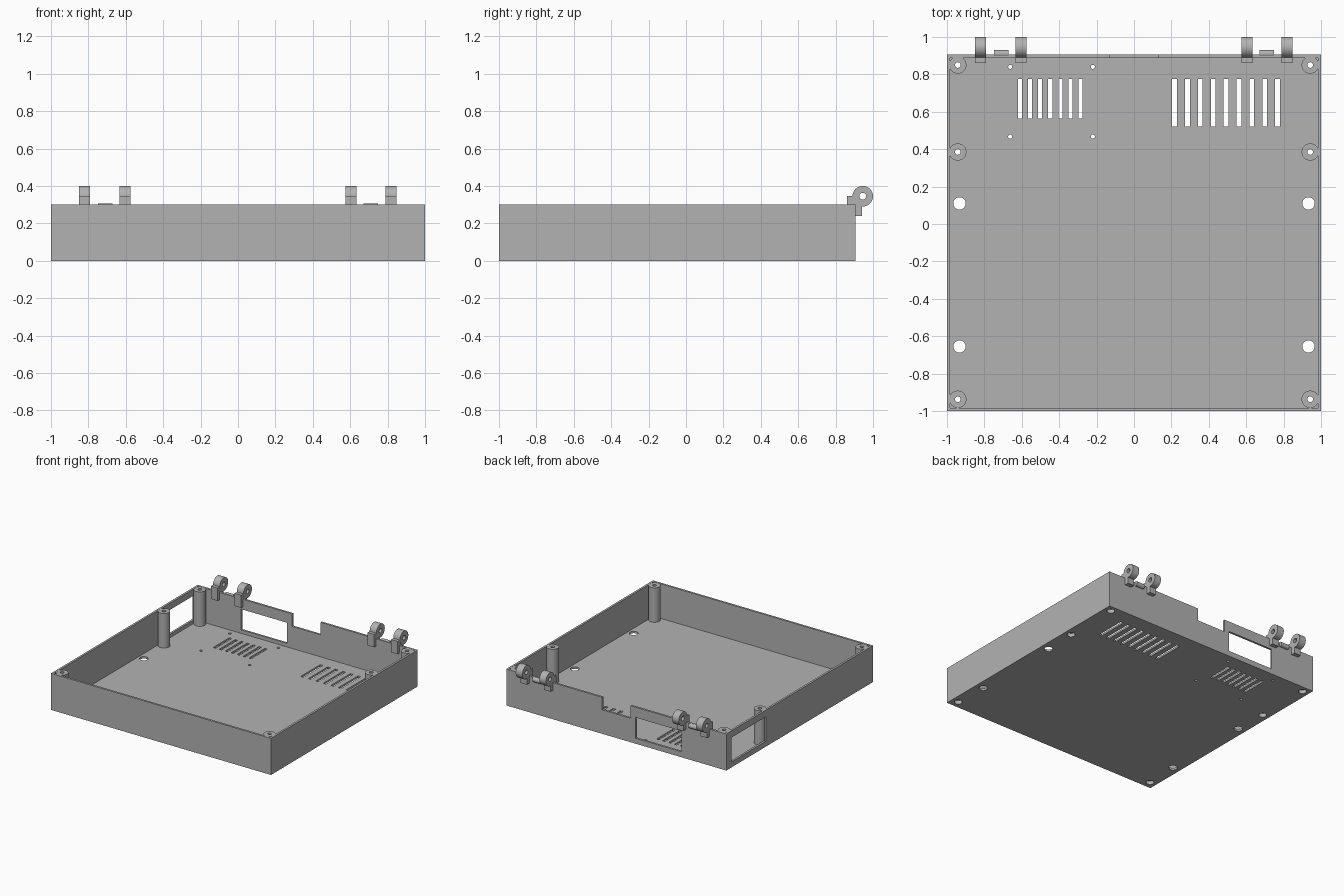
import bpy, bmesh
from math import radians
from mathutils import Matrix, Vector

if "Cube" in bpy.data.objects:
    bpy.data.objects.remove(bpy.data.objects["Cube"], do_unlink=True)

GREY = (0.45, 0.45, 0.45, 1)
grey = bpy.data.materials.new("plain_grey")
grey.use_nodes = True
grey.diffuse_color = GREY
grey.node_tree.nodes["Principled BSDF"].inputs["Base Color"].default_value = GREY

BACK, TOP, WALL, FLOOR = 0.905, 0.3, 0.017, 0.016
parts = []


def box(bm, x0, x1, y0, y1, z0, z1):
    size = Vector((x1 - x0, y1 - y0, z1 - z0))
    mid = Vector((x0 + x1, y0 + y1, z0 + z1)) / 2
    bmesh.ops.create_cube(bm, size=1, matrix=Matrix.Translation(mid) @ Matrix.Diagonal(size).to_4x4())


def rod_z(bm, x, y, z0, z1, r, sides=32):
    bmesh.ops.create_cone(bm, cap_ends=True, segments=sides, radius1=r, radius2=r, depth=z1 - z0,
                          matrix=Matrix.Translation((x, y, (z0 + z1) / 2)))


def rod_x(bm, x, y, z, width, r, sides=40):
    bmesh.ops.create_cone(bm, cap_ends=True, segments=sides, radius1=r, radius2=r, depth=width,
                          matrix=Matrix.Translation((x, y, z)) @ Matrix.Rotation(radians(90), 4, "Y"))


def make(name, bm, part=True):
    mesh = bpy.data.meshes.new(name)
    bm.to_mesh(mesh)
    bm.free()
    mesh.materials.append(grey)
    obj = bpy.data.objects.new(name, mesh)
    bpy.context.collection.objects.link(obj)
    obj.hide_render = not part
    if part:
        parts.append(obj)
    return obj


def cut(obj, *cutters):
    for cutter in cutters:
        mod = obj.modifiers.new("cut", "BOOLEAN")
        mod.operation, mod.solver, mod.object = "DIFFERENCE", "EXACT", cutter
    bpy.context.view_layer.update()
    graph = bpy.context.evaluated_depsgraph_get()
    mesh = bpy.data.meshes.new_from_object(obj.evaluated_get(graph))
    obj.modifiers.clear()
    obj.data = mesh


post_spots = [(s * 0.942, y) for s in (-1, 1) for y in (0.85, 0.385, -0.937)]

# Cutter for the hollow inside of the tray
bm = bmesh.new()
box(bm, WALL - 1, 1 - WALL, WALL - 1, BACK - WALL, FLOOR, 0.5)
cavity = make("cavity_cutter", bm, False)

# Cutter for vents, windows, the cable notch and floor holes
bm = bmesh.new()
for i in range(7):
    x = -0.61 + i * 0.054
    box(bm, x - 0.011, x + 0.011, 0.565, 0.775, -0.1, 0.035)
for i in range(9):
    x = 0.217 + i * 0.0688
    box(bm, x - 0.0125, x + 0.0125, 0.52, 0.775, -0.1, 0.035)
box(bm, -0.595, -0.175, 0.87, 1, 0.045, 0.215)
box(bm, -1.1, -0.97, 0.39, 0.84, 0.045, 0.245)
box(bm, -0.13, 0.13, 0.87, 1, 0.197, 0.5)
for x in (-0.662, -0.22):
    for y in (0.84, 0.467):
        rod_z(bm, x, y, -0.1, 0.04, 0.011, 16)
for s in (-1, 1):
    for y in (0.11, -0.655):
        rod_z(bm, s * 0.933, y, -0.1, 0.04, 0.033)
openings = make("openings_cutter", bm, False)

# Cutters for the screw holes and their counterbores
bm = bmesh.new()
for x, y in post_spots:
    rod_z(bm, x, y, -0.1, 0.5, 0.015, 24)
screws = make("screw_cutter", bm, False)
bm = bmesh.new()
for x, y in post_spots:
    rod_z(bm, x, y, -0.1, 0.03, 0.03)
bores = make("counterbore_cutter", bm, False)

# Tray
bm = bmesh.new()
box(bm, -1, 1, -1, BACK, 0, TOP)
cut(make("tray", bm), cavity, openings, screws, bores)

# Screw posts
for x, y in post_spots:
    bm = bmesh.new()
    rod_z(bm, x, y, 0.006, TOP - 0.001, 0.046, 40)
    cut(make("screw_post", bm), screws, bores)

# Hinge knuckles clipped over the back wall
PIN_Y, PIN_Z, WIDTH = 0.945, 0.345, 0.06
hinge_xs = (-0.82, -0.604, 0.604, 0.818)
bm = bmesh.new()
for x in hinge_xs:
    rod_x(bm, x, PIN_Y, PIN_Z, 0.1, 0.018, 24)
pins = make("hinge_pin_cutter", bm, False)
for x in hinge_xs:
    bm = bmesh.new()
    rod_x(bm, x, PIN_Y, PIN_Z, WIDTH, 0.055)
    cut(make("hinge_ring", bm), pins)
    bm = bmesh.new()
    box(bm, x - WIDTH / 2 + 0.0005, x + WIDTH / 2 - 0.0005, 0.862, 0.94, 0.24, PIN_Z)
    cut(make("hinge_clip", bm), pins)

# Small snap ridges between the knuckles
for s in (-1, 1):
    bm = bmesh.new()
    rod_x(bm, s * 0.71, 0.91, 0.285, 0.076, 0.02, 24)
    make("snap_ridge", bm)

for cutter in (cavity, openings, screws, bores, pins):
    bpy.data.objects.remove(cutter, do_unlink=True)

# Smooth round faces, keep edges sharp
bpy.ops.object.select_all(action="DESELECT")
for obj in parts:
    obj.select_set(True)
bpy.context.view_layer.objects.active = parts[0]
bpy.ops.object.shade_smooth_by_angle(angle=radians(30))
